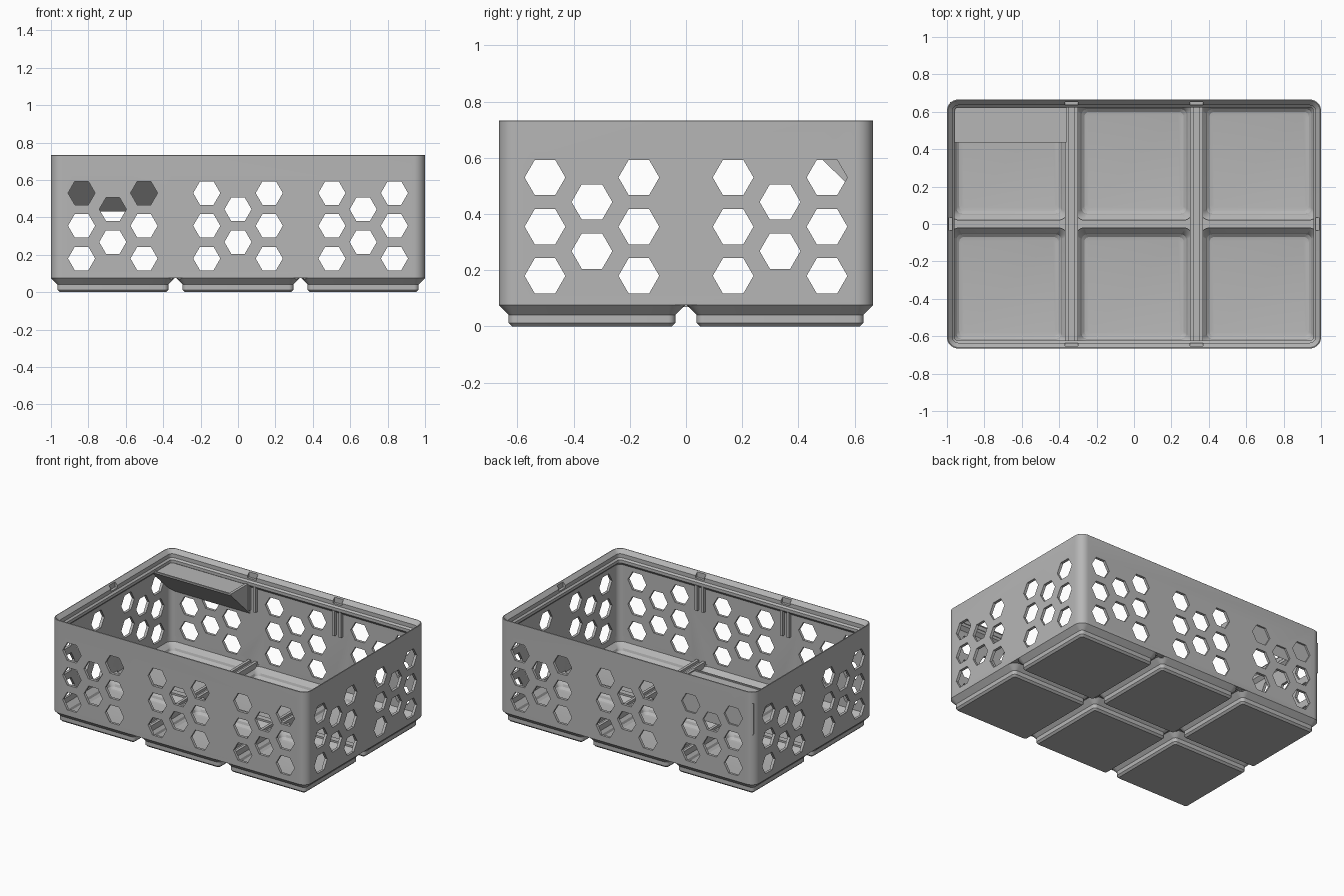
import bpy, bmesh, math
from mathutils import Vector

if "Cube" in bpy.data.objects:
    bpy.data.objects.remove(bpy.data.objects["Cube"])

MM = 2 / 125.5                 # one millimetre in model units
PITCH = 42 * MM
HX, HY = 1.0, 41.75 * MM       # half size of the box
CELLS = [(i * PITCH, j * PITCH / 2) for i in (-1, 0, 1) for j in (-1, 1)]

grey = bpy.data.materials.new("light grey plastic")
grey.use_nodes = True
grey.diffuse_color = (0.47, 0.47, 0.47, 1)
grey.node_tree.nodes["Principled BSDF"].inputs["Base Color"].default_value = grey.diffuse_color


def rounded(hx, hy, r, z, cx=0, cy=0, seg=8):
    """Ring of points round a rounded rectangle."""
    pts = []
    for q, (sx, sy) in enumerate(((1, 1), (-1, 1), (-1, -1), (1, -1))):
        for k in range(seg + 1):
            a = math.pi / 2 * (q + k / seg)
            pts.append(Vector((cx + sx * (hx - r) + r * math.cos(a),
                               cy + sy * (hy - r) + r * math.sin(a), z)))
    return pts


def loft(bm, rings):
    """Skin successive rings and cap both ends."""
    vs = [[bm.verts.new(p) for p in ring] for ring in rings]
    n = len(vs[0])
    for a, b in zip(vs, vs[1:]):
        for i in range(n):
            bm.faces.new((a[i], a[(i + 1) % n], b[(i + 1) % n], b[i]))
    bm.faces.new(vs[0][::-1])
    bm.faces.new(vs[-1])


def box(bm, x0, x1, y0, y1, z0, z1):
    loft(bm, [[Vector(p) for p in ((x0, y0, z), (x1, y0, z), (x1, y1, z), (x0, y1, z))]
              for z in (z0, z1)])


def finish(name, bm):
    bmesh.ops.recalc_face_normals(bm, faces=bm.faces)
    me = bpy.data.meshes.new(name)
    bm.to_mesh(me)
    bm.free()
    me.materials.append(grey)
    ob = bpy.data.objects.new(name, me)
    bpy.context.collection.objects.link(ob)
    return ob


def activate(ob):
    bpy.ops.object.select_all(action='DESELECT')
    ob.select_set(True)
    bpy.context.view_layer.objects.active = ob


def cut(ob, cutter):
    mod = ob.modifiers.new("cut", 'BOOLEAN')
    mod.operation = 'DIFFERENCE'
    mod.solver = 'EXACT'
    mod.object = cutter
    activate(ob)
    bpy.ops.object.modifier_apply(modifier=mod.name)


def cell_lofts(name, profile):
    """The same stepped pad in every cell; profile is (half size, radius, z)."""
    bm = bmesh.new()
    for cx, cy in CELLS:
        loft(bm, [rounded(h, h, r, z, cx, cy) for h, r, z in profile])
    return finish(name, bm)


def hex_cutter(name, centres, along_x):
    """Hexagonal prisms in clusters of eight, right through the box."""
    bm = bmesh.new()
    spots = [(s * 0.167, 0.18 + k * 0.175) for s in (-1, 1) for k in range(3)]
    spots += [(0, 0.268), (0, 0.443)]
    for c in centres:
        for u, z in spots:
            rings = []
            for d in (-1.2, 1.2):
                ring = []
                for k in range(6):
                    a = k * math.pi / 3
                    p, h = c + u + 0.0725 * math.cos(a), z + 0.0725 * math.sin(a)
                    ring.append(Vector((d, p, h) if along_x else (p, d, h)))
                rings.append(ring)
            loft(bm, rings)
    return finish(name, bm)


# Box shell with stacking lip: (inset, height) in millimetres
shell = [(0, 4.75), (0, 45.9), (0.1, 46), (0.35, 46), (1.9, 44.3), (1.9, 42.6),
         (2.6, 41.9), (2.6, 40.6), (1.2, 39.2), (1.2, 5.8)]
bm = bmesh.new()
loft(bm, [rounded(HX - i * MM, HY - i * MM, (3.75 - i) * MM, h * MM) for i, h in shell])
body = finish("box_shell", bm)

# Stepped feet
feet = cell_lofts("feet", [(17.8 * MM, 0.8 * MM, 0), (18.6 * MM, 1.6 * MM, 0.8 * MM),
                           (18.6 * MM, 1.6 * MM, 2.6 * MM), (20.75 * MM, 3.75 * MM, 4.75 * MM)])

# Hollows inside the feet
pockets = cell_lofts("pocket_cutter", [(0.25, 0.02, 0.018), (0.265, 0.025, 0.021), (0.28, 0.03, 0.034),
                                       (0.285, 0.03, 0.05), (0.314, 0.05, 0.08), (0.314, 0.05, 0.12)])

# Honeycomb openings
hex_y = hex_cutter("long_wall_hex_cutter", (-PITCH, 0, PITCH), False)
hex_x = hex_cutter("short_wall_hex_cutter", (-PITCH / 2, PITCH / 2), True)

# Small notches in the lip where cells meet
bm = bmesh.new()
for s in (-1, 1):
    for t in (-1, 1):
        x, y = s * PITCH / 2, t * (HY - 0.025)
        box(bm, x - 0.035, x + 0.035, y - 0.013, y + 0.013, 0.69, 0.8)
    box(bm, s * (HX - 0.025) - 0.013, s * (HX - 0.025) + 0.013, -0.035, 0.035, 0.69, 0.8)
notches = finish("notch_cutter", bm)

cut(feet, pockets)
for cutter in (pockets, hex_y, hex_x, notches):
    cut(body, cutter)

# Divider rails on the floor and short guide ribs on the long walls
bm = bmesh.new()
ribs = bmesh.new()
for s in (-1, 1):
    for t in (-1, 1):
        x0, x1 = sorted((s * PITCH / 2 + t * 0.015, s * PITCH / 2 + t * 0.035))
        box(bm, x0, x1, -HY + 0.015, HY - 0.015, 0.07, 0.11)
        for e in (-1, 1):
            y0, y1 = sorted((e * (HY - 0.01), e * (HY - 0.041)))
            box(ribs, x0, x1, y0, y1, 0.465, 0.645)
rails = finish("divider_rails", bm)
guides = finish("divider_guides", ribs)

# Label shelf: sloping wedge in the back corner with a shallow recess
bm = bmesh.new()
section = ((0.435, 0.653), (0.435, 0.642), (HY - 0.012, 0.43), (HY - 0.012, 0.653))
loft(bm, [[Vector((x, y, z)) for y, z in section] for x in (-0.985, -0.36)])
shelf = finish("label_shelf", bm)
bm = bmesh.new()
box(bm, -0.962, -0.38, 0.447, 0.632, 0.645, 0.7)
recess = finish("recess_cutter", bm)
cut(shelf, recess)

for cutter in (pockets, hex_y, hex_x, notches, recess):
    bpy.data.objects.remove(cutter)
for ob in (body, feet):
    activate(ob)
    bpy.ops.object.shade_smooth_by_angle(angle=math.radians(25))
